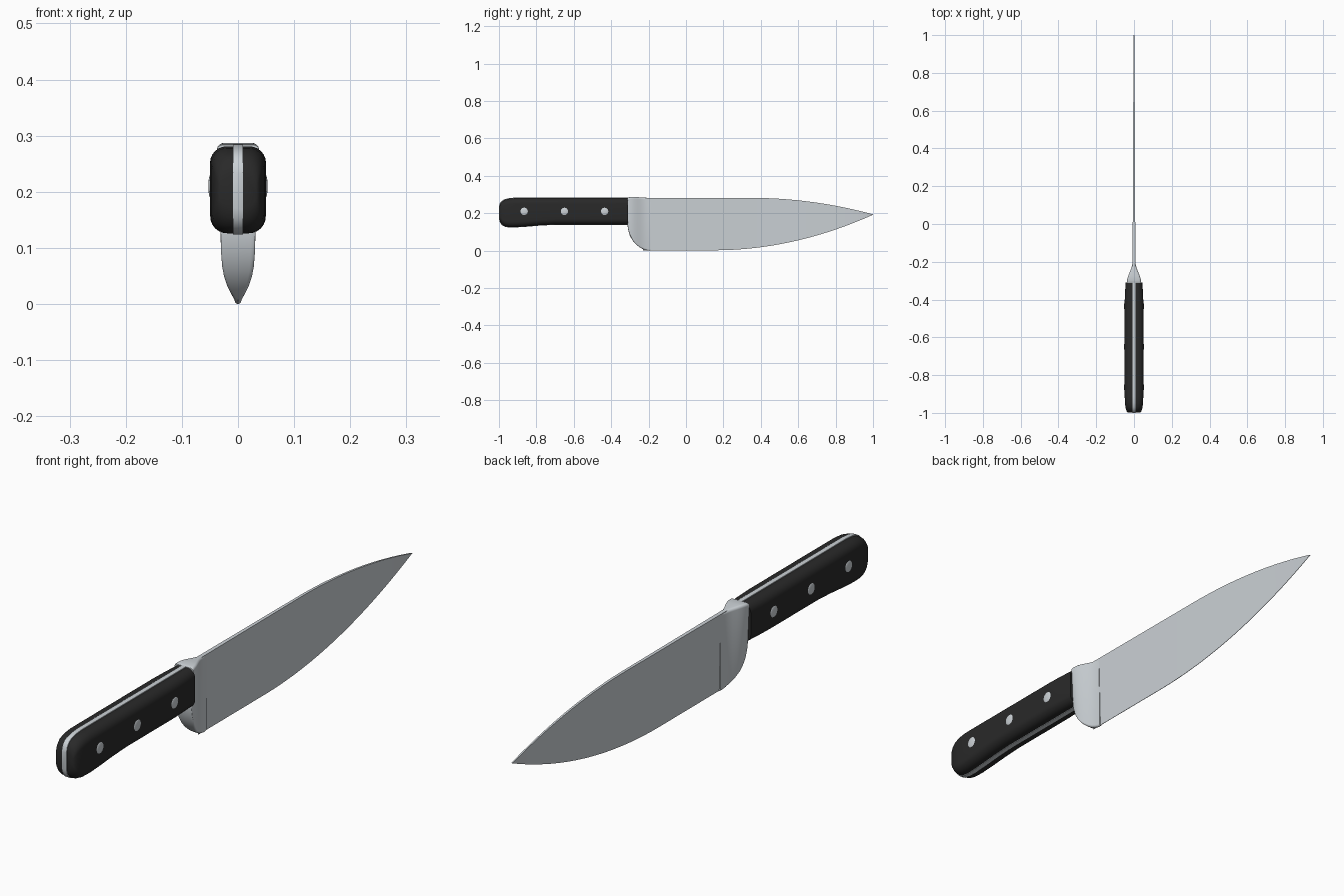
import bpy, bmesh, math

if "Cube" in bpy.data.objects:
    bpy.data.objects.remove(bpy.data.objects["Cube"])


def material(name, rgb):
    m = bpy.data.materials.new(name)
    m.diffuse_color = (*rgb, 1)
    m.use_nodes = True
    m.node_tree.nodes["Principled BSDF"].inputs["Base Color"].default_value = m.diffuse_color
    return m


steel = material("steel", (0.60, 0.64, 0.67))
black = material("black_handle", (0.022, 0.022, 0.022))


def half_section(y, lo, hi, x0, w, r, taper=1.0, n=6):
    """Rounded half outline from the inner bottom to the inner top."""
    r = min(r, (hi - lo) * 0.49, (w - x0) * 0.95)
    pts = [(x0, lo)]
    for cz, a0 in ((lo + r, -90), (hi - r, 0)):
        for i in range(n + 1):
            a = math.radians(a0 + 90 * i / n)
            pts.append((w - r + r * math.cos(a), cz + r * math.sin(a)))
    pts.append((x0, hi))
    out = []
    for x, z in pts:
        f = taper + (1 - taper) * (z - lo) / (hi - lo)
        out.append((x * f if taper < 1 else x, y, z))
    return out


def full(half):
    """Close a half outline that starts and ends on the centre plane."""
    return half + [(-x, y, z) for x, y, z in reversed(half[1:-1])]


def loft(name, rings, mat, angle=35, mirror=False):
    bm = bmesh.new()
    loops = [[bm.verts.new(p) for p in ring] for ring in rings]
    n = len(loops[0])
    for a, b in zip(loops, loops[1:]):
        for i in range(n):
            j = (i + 1) % n
            bm.faces.new((a[i], a[j], b[j], b[i]))
    bm.faces.new(loops[0])
    bm.faces.new(loops[-1])
    bmesh.ops.recalc_face_normals(bm, faces=bm.faces)
    return finish(name, bm, mat, angle, mirror)


def finish(name, bm, mat, angle, mirror):
    me = bpy.data.meshes.new(name)
    bm.to_mesh(me)
    bm.free()
    me.materials.append(mat)
    ob = bpy.data.objects.new(name, me)
    bpy.context.collection.objects.link(ob)
    if mirror:
        ob.modifiers.new("Mirror", "MIRROR").use_mirror_merge = False
    bpy.ops.object.select_all(action='DESELECT')
    ob.select_set(True)
    bpy.context.view_layer.objects.active = ob
    bpy.ops.object.shade_smooth_by_angle(angle=math.radians(angle))
    return ob


# Blade: wedge section, straight heel and curved belly and spine
blade = []
for i in range(41):
    y = -0.23 + 1.23 * i / 40
    lo = 0.002 + 0.190 * max(0, (y - 0.15) / 0.85) ** 2
    hi = 0.282 - 0.088 * max(0, (y - 0.35) / 0.65) ** 2
    w = 0.0075 - 0.005 * max(0, (y + 0.2) / 1.2)
    e = 0.0008
    blade.append([(e, y, lo), (w, y, hi), (-w, y, hi), (-e, y, lo)])
loft("blade", blade, steel, 20)

# Bolster: flares from the blade to the handle with a rounded heel
stations = [  # y, bottom, top, half width
    (-0.312, 0.130, 0.283, 0.038), (-0.308, 0.105, 0.285, 0.0378),
    (-0.300, 0.080, 0.286, 0.037), (-0.288, 0.058, 0.287, 0.035),
    (-0.275, 0.041, 0.287, 0.031), (-0.260, 0.027, 0.286, 0.025),
    (-0.245, 0.016, 0.285, 0.0185), (-0.230, 0.008, 0.284, 0.013),
    (-0.215, 0.003, 0.283, 0.0095), (-0.200, 0.000, 0.2825, 0.0077),
    (-0.190, 0.001, 0.282, 0.0070)]
loft("bolster", [full(half_section(y, lo, hi, 0, w, 0.010, 0.8))
                 for y, lo, hi, w in stations], steel, 50)

# Handle: shared side outline for the black scales and the steel tang
handle = [  # y, bottom, top, half width
    (-0.998, 0.172, 0.232, 0.033), (-0.993, 0.153, 0.251, 0.038),
    (-0.983, 0.139, 0.263, 0.042), (-0.968, 0.130, 0.272, 0.0455),
    (-0.945, 0.126, 0.278, 0.048), (-0.910, 0.126, 0.281, 0.0495),
    (-0.850, 0.130, 0.281, 0.050), (-0.780, 0.136, 0.281, 0.050),
    (-0.700, 0.140, 0.281, 0.050), (-0.430, 0.140, 0.281, 0.050),
    (-0.370, 0.140, 0.281, 0.048), (-0.310, 0.140, 0.281, 0.044)]
loft("handle_scales", [half_section(y, lo, hi, 0.0085, w, 0.030)
                       for y, lo, hi, w in handle], black, 50, mirror=True)
loft("tang", [full(half_section(y - 0.002 if y < -0.9 else y, lo - 0.002,
                                hi + 0.003, 0, 0.009, 0.001))
              for y, lo, hi, w in handle], steel, 40)

# Rivets: shallow domes on both sides
for k, y in enumerate((-0.865, -0.65, -0.435)):
    bm = bmesh.new()
    bmesh.ops.create_uvsphere(bm, u_segments=24, v_segments=12, radius=1)
    for v in bm.verts:
        v.co = (0.0485 + 0.0045 * v.co.x, y + 0.021 * v.co.y,
                0.210 + 0.021 * v.co.z)
    finish("rivet_%d" % (k + 1), bm, steel, 60, True)
